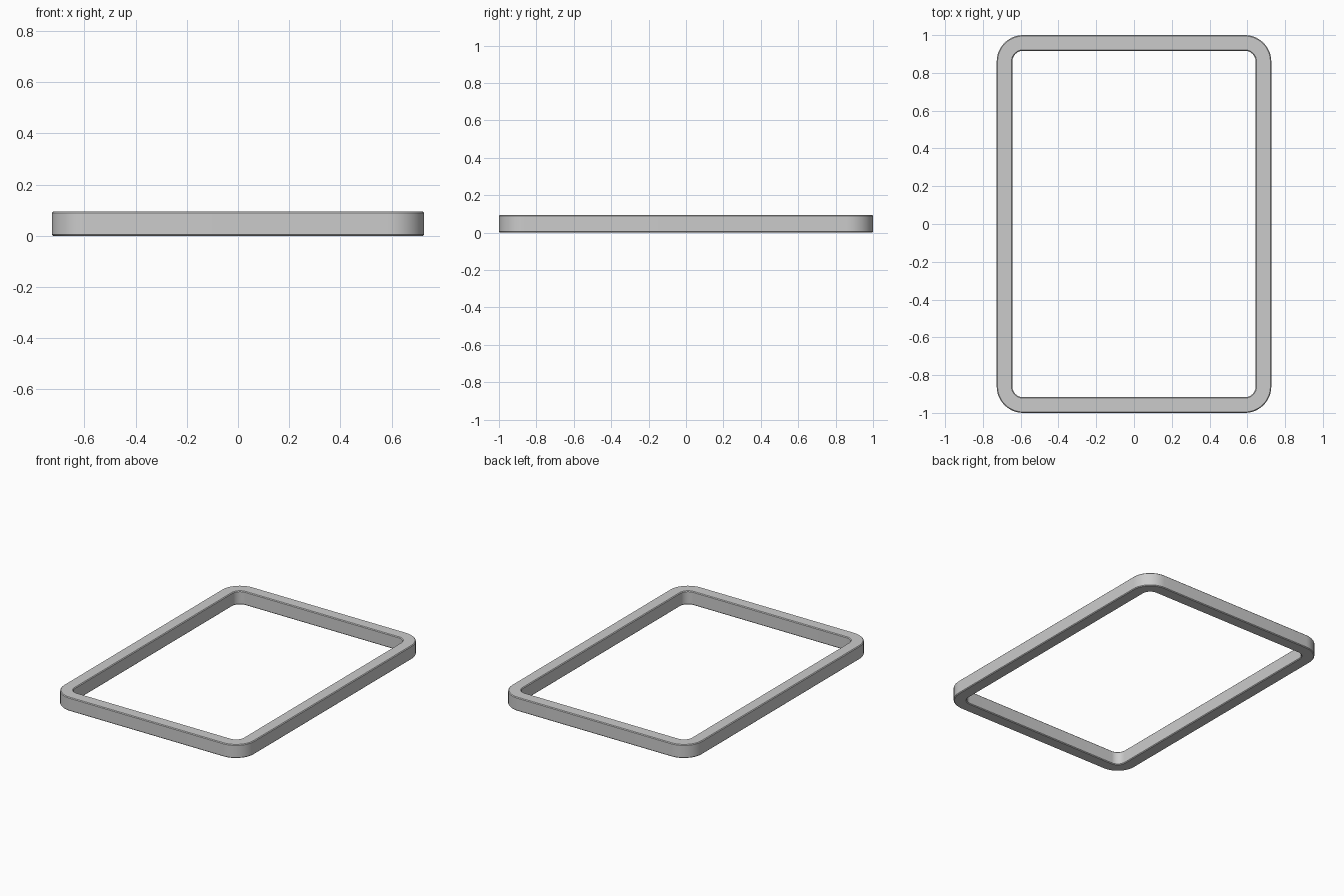
import bpy, bmesh
from math import sin, cos, pi

if "Cube" in bpy.data.objects:
    bpy.data.objects.remove(bpy.data.objects["Cube"])

W, L, H = 0.727, 1.0, 0.094    # half width, half length, height
T, R, SEG = 0.083, 0.14, 12    # band thickness, outer corner radius, corner steps
B = 0.005                      # softened edge


def outline(inset):
    """Rounded rectangle, inset from the outer edge."""
    r = R - inset
    pts = []
    for i, (sx, sy) in enumerate([(1, 1), (-1, 1), (-1, -1), (1, -1)]):
        for k in range(SEG + 1):
            a = pi / 2 * (i + k / SEG)
            pts.append((sx * (W - R) + r * cos(a), sy * (L - R) + r * sin(a)))
    return pts


# Closed cross-section (inset, height) swept round the outline
section = [(0, B), (0, H - B), (B, H), (T - B, H),
           (T, H - B), (T, B), (T - B, 0), (B, 0)]

bm = bmesh.new()
rings = [[bm.verts.new((x, y, z)) for x, y in outline(d)] for d, z in section]
n = len(rings[0])
for a, b in zip(rings, rings[1:] + rings[:1]):
    for i in range(n):
        j = (i + 1) % n
        bm.faces.new((a[i], a[j], b[j], b[i]))
bmesh.ops.recalc_face_normals(bm, faces=bm.faces)

mesh = bpy.data.meshes.new("rectangular_frame")
bm.to_mesh(mesh)
bm.free()
frame = bpy.data.objects.new("rectangular_frame", mesh)
bpy.context.collection.objects.link(frame)

# Smooth corners, crisp rims
bpy.context.view_layer.objects.active = frame
frame.select_set(True)
bpy.ops.object.shade_smooth_by_angle(angle=pi / 6)
